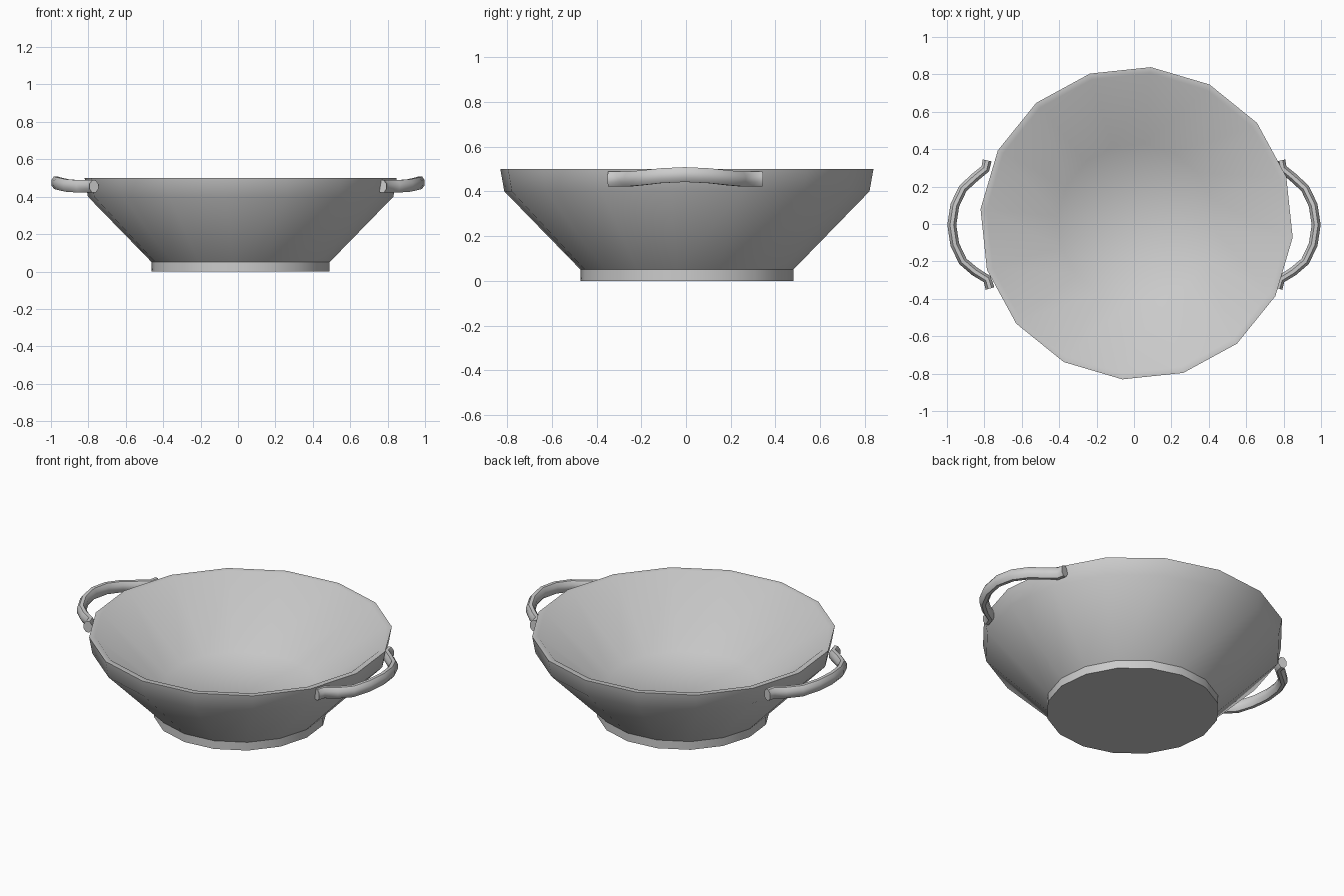
import bpy, bmesh, math
from mathutils import Vector

cube = bpy.data.objects.get("Cube")
if cube:
    bpy.data.objects.remove(cube)

GREY = (0.6, 0.6, 0.6, 1.0)
grey = bpy.data.materials.new("light grey")
grey.use_nodes = True
grey.diffuse_color = GREY
grey.node_tree.nodes["Principled BSDF"].inputs["Base Color"].default_value = GREY


def skin(name, rings, smooth_angle):
    """Bridge closed rings of points in order and cap both ends."""
    bm = bmesh.new()
    loops = [[bm.verts.new(p) for p in ring] for ring in rings]
    n = len(loops[0])
    for a, b in zip(loops, loops[1:]):
        for i in range(n):
            j = (i + 1) % n
            bm.faces.new((a[i], a[j], b[j], b[i]))
    bm.faces.new(loops[0][::-1])
    bm.faces.new(loops[-1])
    bmesh.ops.recalc_face_normals(bm, faces=bm.faces)
    mesh = bpy.data.meshes.new(name)
    bm.to_mesh(mesh)
    bm.free()
    mesh.materials.append(grey)
    obj = bpy.data.objects.new(name, mesh)
    bpy.context.collection.objects.link(obj)
    bpy.ops.object.select_all(action='DESELECT')
    obj.select_set(True)
    bpy.context.view_layer.objects.active = obj
    bpy.ops.object.shade_smooth_by_angle(angle=math.radians(smooth_angle))
    return obj


# Bowl: foot, flared wall, shoulder, rim, then the inside down to the floor
SIDES = 16
TURN = math.radians(-5.2)
CENTRE_X, CENTRE_Y = 0.014, 0.004
profile = [(0.478, 0), (0.478, 0.05), (0.82, 0.4), (0.838, 0.5),
           (0.805, 0.5), (0.425, 0.18)]


def circle(radius, z):
    angles = [TURN + math.tau * i / SIDES for i in range(SIDES)]
    return [(CENTRE_X + radius * math.cos(a), CENTRE_Y + radius * math.sin(a), z)
            for a in angles]


skin("bowl", [circle(r, z) for r, z in profile], 42)

# Handles: an oval band swept along a bowed path, raised at the middle
path = [Vector(p) for p in (
    (0.785, 0.34, 0.455), (0.795, 0.295, 0.455), (0.85, 0.25, 0.455),
    (0.915, 0.19, 0.46), (0.958, 0.1, 0.47), (0.974, -0.005, 0.475),
    (0.958, -0.11, 0.47), (0.915, -0.2, 0.46), (0.85, -0.255, 0.455),
    (0.785, -0.295, 0.455), (0.77, -0.345, 0.455))]
HALF_WIDTH, HALF_HEIGHT, BAND_SIDES = 0.026, 0.036, 8


def handle(name, side):
    rings = []
    for k, p in enumerate(path):
        along = path[min(k + 1, len(path) - 1)] - path[max(k - 1, 0)]
        across = Vector((along.y, -along.x, 0)).normalized()
        ring = []
        for i in range(BAND_SIDES):
            a = math.tau * (i + 0.5) / BAND_SIDES
            q = p + across * HALF_WIDTH * math.cos(a)
            q.z += HALF_HEIGHT * math.sin(a)
            ring.append((side * q.x, q.y, q.z))
        rings.append(ring)
    skin(name, rings, 50)


handle("left_handle", 1)
handle("right_handle", -1)
